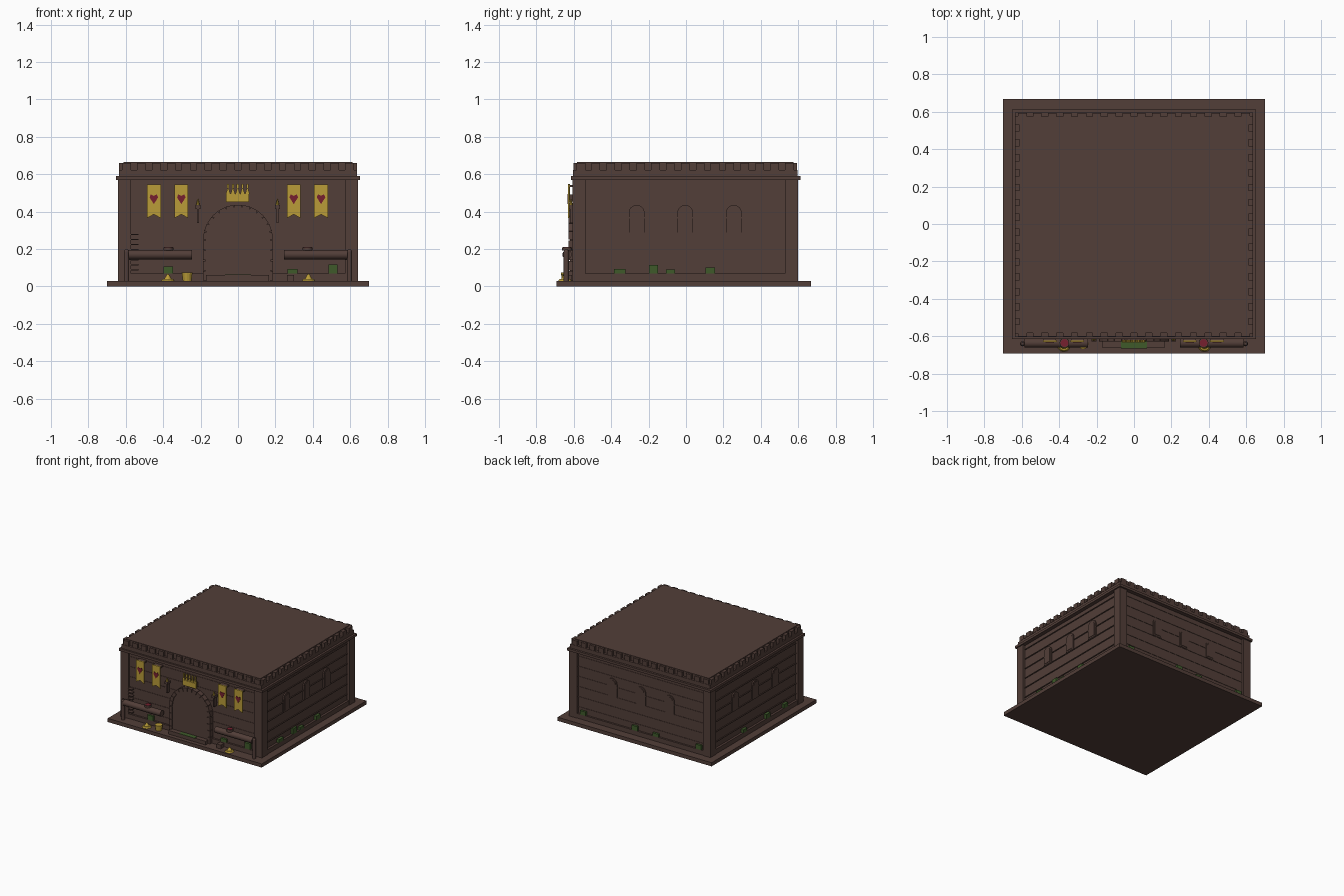
import bpy, bmesh, math
from mathutils import Matrix, Vector

cube = bpy.data.objects.get("Cube")
if cube:
    bpy.data.objects.remove(cube, do_unlink=True)


def material(name, rgb):
    lin = [((c / 255 + 0.055) / 1.055) ** 2.4 for c in rgb] + [1]
    m = bpy.data.materials.new(name)
    m.diffuse_color = lin
    m.use_nodes = True
    b = m.node_tree.nodes["Principled BSDF"]
    b.inputs["Base Color"].default_value = lin
    b.inputs["Roughness"].default_value = 0.9
    return m


BROWN = material("brown stone", (82, 62, 56))
GOLD = material("gold", (186, 156, 56))
GREEN = material("moss green", (62, 90, 42))
RED = material("dark red", (118, 32, 46))

CY = -0.004        # building centre in y
HX, HY = 0.642, 0.603  # outer half sizes at the corner pillars


def face_frame(i):
    """Frame of one facade: local x along it, local -y outward from its outer plane."""
    dist = HY if i % 2 == 0 else HX
    return (Matrix.Translation((0, CY, 0)) @ Matrix.Rotation(i * math.pi / 2, 4, 'Z')
            @ Matrix.Translation((0, -dist, 0)))


FRONT = face_frame(0)
SIDES = [(face_frame(i), HX if i % 2 == 0 else HY) for i in range(4)]


class Part:
    """Collects repeated pieces into one named object."""

    def __init__(self, name, mat):
        self.name, self.mat, self.bm = name, mat, bmesh.new()

    def prism(self, pts, out0, out1, frame=FRONT):
        a = [self.bm.verts.new(frame @ Vector((x, -out1, z))) for x, z in pts]
        b = [self.bm.verts.new(frame @ Vector((x, -out0, z))) for x, z in pts]
        self.bm.faces.new(a)
        self.bm.faces.new(b[::-1])
        for i in range(len(a)):
            j = (i + 1) % len(a)
            self.bm.faces.new((a[j], a[i], b[i], b[j]))

    def box(self, x0, x1, z0, z1, out0, out1, frame=FRONT):
        self.prism([(x0, z0), (x1, z0), (x1, z1), (x0, z1)], out0, out1, frame)

    def slab(self, hx, y0, y1, z0, z1):
        self.box(-hx, hx, z0, z1, -y1, -y0, Matrix())

    def cone(self, loc, r1, r2, depth, axis='Z', sides=12):
        m = Matrix.Translation(loc)
        if axis == 'X':
            m = m @ Matrix.Rotation(math.pi / 2, 4, 'Y')
        bmesh.ops.create_cone(self.bm, cap_ends=True, segments=sides, radius1=r1,
                              radius2=r2, depth=depth, matrix=m)

    def done(self, smooth=False):
        bmesh.ops.recalc_face_normals(self.bm, faces=self.bm.faces)
        me = bpy.data.meshes.new(self.name)
        self.bm.to_mesh(me)
        self.bm.free()
        me.materials.append(self.mat)
        ob = bpy.data.objects.new(self.name, me)
        bpy.context.collection.objects.link(ob)
        if smooth:
            bpy.ops.object.select_all(action='DESELECT')
            ob.select_set(True)
            bpy.context.view_layer.objects.active = ob
            bpy.ops.object.shade_smooth_by_angle(angle=math.radians(40))
        return ob


def arch(w, z0, top, n=12):
    """Round-headed outline of half width w."""
    spring = top - w
    return [(-w, z0), (w, z0)] + [(w * math.cos(math.pi * i / n),
            spring + w * math.sin(math.pi * i / n)) for i in range(n + 1)]


# Ground slab, walls, cornice and roof
for name, hx, y0, y1, z0, z1 in [
        ("ground_slab", 0.7, -0.692, 0.667, 0, 0.03),
        ("wall_body", 0.62, CY - 0.585, CY + 0.585, 0.03, 0.57),
        ("cornice", 0.652, -0.616, 0.613, 0.57, 0.59),
        ("parapet_band", 0.635, CY - 0.6, CY + 0.6, 0.59, 0.622),
        ("roof_block", 0.612, CY - 0.58, CY + 0.58, 0.622, 0.665)]:
    p = Part(name, BROWN)
    p.slab(hx, y0, y1, z0, z1)
    p.done()

# Corner pillars and plinth
p = Part("corner_pillars", BROWN)
for sx in (-1, 1):
    for sy in (-1, 1):
        xs = sorted((sx * 0.572, sx * HX))
        ys = sorted((CY + sy * 0.533, CY + sy * HY))
        p.box(xs[0], xs[1], 0.03, 0.57, -ys[1], -ys[0], Matrix())
p.done()
p = Part("plinth", BROWN)
p.slab(0.638, CY - 0.6, CY + 0.6, 0.03, 0.068)
p.done()

# Merlons and stone courses on all four sides
merlons = Part("merlons", BROWN)
courses = Part("stone_courses", BROWN)
windows = Part("window_frames", BROWN)
panes = Part("window_panes", BROWN)
for i, (frame, half) in enumerate(SIDES):
    n = 16 if i % 2 == 0 else 15
    pitch = 2 * (half - 0.006) / n
    for k in range(n):
        x = (k - (n - 1) / 2) * pitch
        merlons.box(x - 0.023, x + 0.023, 0.622, 0.66, -0.04, -0.005, frame)
    for k in range(6):
        z = 0.115 + 0.083 * k
        courses.box(-half + 0.07, half - 0.07, z, z + 0.006, -0.03, -0.015, frame)
    if i:
        for k in (-1, 0, 1):
            shift = frame @ Matrix.Translation((k * 0.26, 0, 0))
            windows.prism(arch(0.042, 0.285, 0.435), -0.03, -0.012, shift)
            panes.prism(arch(0.03, 0.297, 0.423), -0.02, -0.009, shift)
for p in (merlons, courses, windows, panes):
    p.done()

# Arched door with a ring of voussoirs and a step
p = Part("door", BROWN)
p.prism(arch(0.175, 0.03, 0.425, 20), -0.03, 0.014)
p.done()
p = Part("door_arch_stones", BROWN)
for k in range(13):
    a0, a1 = (math.pi * (k + e) / 13 for e in (0.04, 0.96))
    p.prism([(r * math.cos(a), 0.25 + r * math.sin(a))
             for r, a in ((0.16, a0), (0.187, a0), (0.187, a1), (0.16, a1))], -0.03, 0.022)
for s in (-1, 1):
    for k in range(4):
        xs = sorted((s * 0.16, s * 0.187))
        p.box(xs[0], xs[1], 0.032 + k * 0.054, 0.083 + k * 0.054, -0.03, 0.022)
p.done()
p = Part("door_step", BROWN)
p.box(-0.17, 0.167, 0.03, 0.06, 0, 0.052)
p.done()
p = Part("door_mat", GREEN)
p.box(-0.07, 0.07, 0.06, 0.063, 0.022, 0.058)
p.done()

# Swallow-tailed banners with red emblems
cloth = Part("banners", GOLD)
emblem = Part("banner_emblems", RED)
for x in (-0.45, -0.303, 0.298, 0.444):
    w = 0.037
    cloth.prism([(x - w, 0.545), (x - w, 0.365), (x, 0.385), (x + w, 0.365), (x + w, 0.545)],
                0.016, 0.024)
    emblem.prism([(x, 0.44), (x + 0.023, 0.476), (x + 0.016, 0.492), (x, 0.484),
                  (x - 0.016, 0.492), (x - 0.023, 0.476)], 0.024, 0.027)
cloth.done()
emblem.done()
p = Part("banner_backing", BROWN)
for x in (-0.45, -0.303, 0.298, 0.444):
    p.box(x - 0.034, x + 0.034, 0.53, 0.542, -0.02, 0.017)
p.done()

# Crown over the door
p = Part("crown", GOLD)
p.box(-0.063, 0.06, 0.452, 0.495, 0.012, 0.026)
for k in range(5):
    x = -0.053 + 0.0258 * k
    p.prism([(x - 0.012, 0.495), (x + 0.012, 0.495), (x, 0.535)], 0.014, 0.024)
    p.box(x - 0.006, x + 0.006, 0.525, 0.547, 0.014, 0.024)
p.done()
p = Part("crown_mount", BROWN)
p.box(-0.05, 0.05, 0.455, 0.49, -0.02, 0.013)
p.done()

# Wall torches
shaft, flame = Part("torches", BROWN), Part("torch_flames", GOLD)
for x in (-0.214, 0.211):
    shaft.box(x - 0.006, x + 0.006, 0.34, 0.42, -0.02, 0.012)
    shaft.box(x - 0.014, x + 0.014, 0.415, 0.435, -0.02, 0.02)
    flame.cone((x, CY - HY - 0.008, 0.45), 0.01, 0.002, 0.032, sides=8)
shaft.done()
flame.done()

# Horizontal logs on posts, with capped stools
logs, posts = Part("log_rails", BROWN), Part("rail_posts", BROWN)
caps, seals = Part("log_caps", BROWN), Part("cap_tops", RED)
for s in (-1, 1):
    logs.cone((s * 0.415, -0.636, 0.17), 0.025, 0.025, 0.34, 'X', 16)
    posts.cone((s * 0.596, -0.64, 0.108), 0.014, 0.014, 0.156)
    posts.cone((s * 0.596, -0.64, 0.191), 0.014, 0.008, 0.01)
    caps.cone((s * 0.372, -0.636, 0.2), 0.026, 0.026, 0.018)
    seals.cone((s * 0.372, -0.636, 0.21), 0.021, 0.021, 0.003)
for p in (logs, posts, caps, seals):
    p.done(True)

# Gold heaps, cup and small crate on the ground
p = Part("gold_heaps", GOLD)
for x in (-0.375, 0.377):
    p.cone((x, -0.648, 0.035), 0.035, 0.028, 0.01)
    p.cone((x, -0.648, 0.052), 0.02, 0.005, 0.026)
p.cone((-0.272, -0.64, 0.052), 0.023, 0.029, 0.044)
p.done()
p = Part("crate", BROWN)
p.box(0.262, 0.3, 0.03, 0.062, 0.002, 0.045)
p.done()

# Ladder rungs by the left end of the facade
p = Part("ladder_rungs", BROWN)
for k in range(8):
    p.box(-0.572, -0.532, 0.085 + 0.027 * k, 0.092 + 0.027 * k, -0.02, 0.008)
p.done()

# Moss patches along the foot of each side: (position, half width, height)
MOSS = [
    [(-0.373, 0.026, 0.036), (0.292, 0.027, 0.024), (0.508, 0.025, 0.046)],
    [(-0.35, 0.03, 0.024), (-0.17, 0.025, 0.044), (-0.08, 0.024, 0.02), (0.133, 0.026, 0.032)],
    [(0.53, 0.025, 0.035), (0.14, 0.027, 0.024), (-0.05, 0.026, 0.036), (-0.52, 0.025, 0.03)],
    [(0.38, 0.025, 0.03), (0.15, 0.026, 0.036), (-0.15, 0.025, 0.024)]]
p = Part("moss_patches", GREEN)
for (frame, half), spots in zip(SIDES, MOSS):
    for x, w, h in spots:
        p.box(x - w, x + w, 0.068, 0.07 + h, -0.03, -0.001, frame)
p.done()
